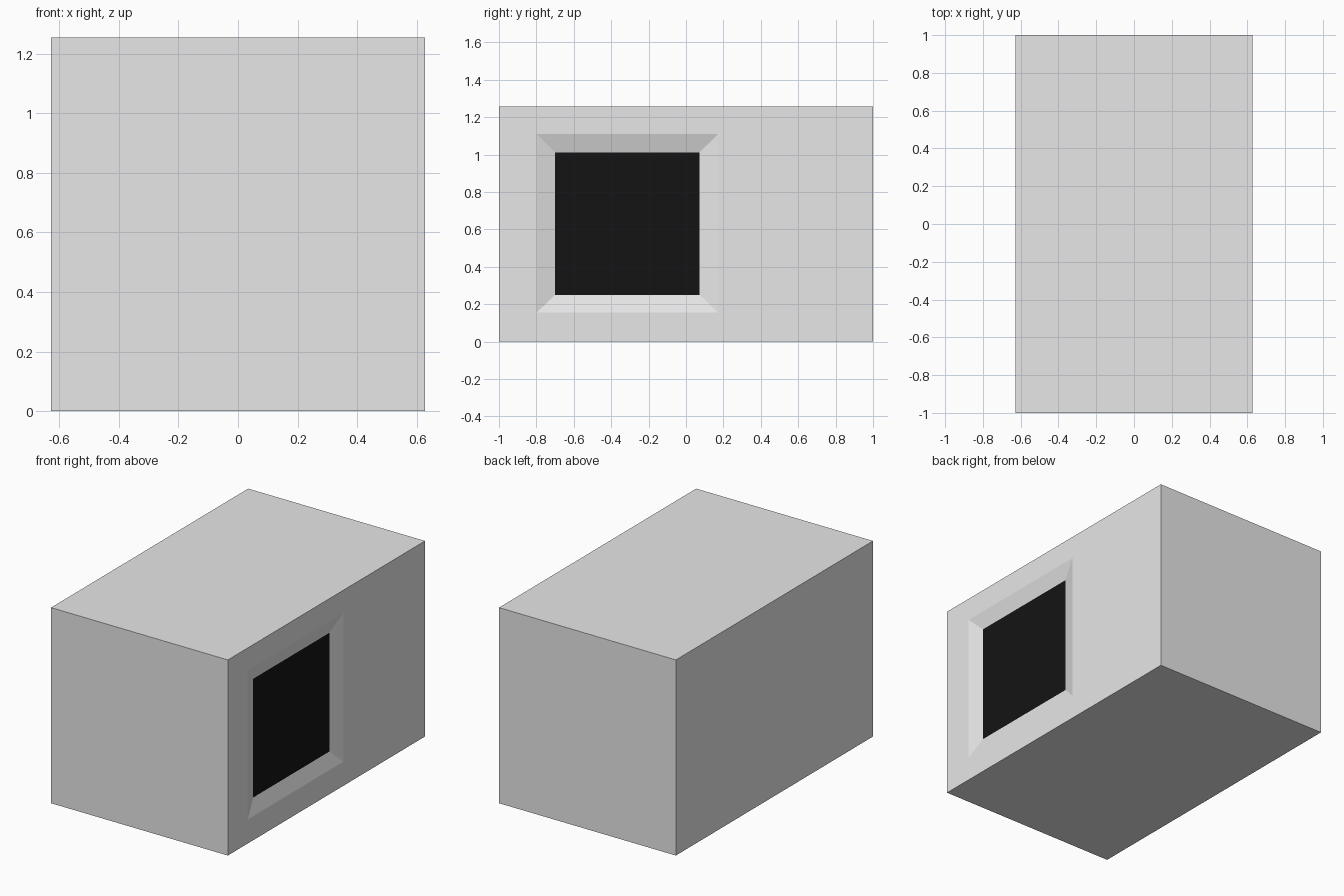
import bpy, bmesh

if "Cube" in bpy.data.objects:
    bpy.data.objects.remove(bpy.data.objects["Cube"])

HALF_X, HALF_Y, HEIGHT = 0.628, 1.0, 1.256
DEPTH = 0.03                              # how far the panel sits inside the wall
OUTER = (-0.798, 0.172, 0.155, 1.11)      # opening: y min, y max, z min, z max
INNER = (-0.70, 0.073, 0.25, 1.012)       # panel at the bottom of the slope


def material(name, value):
    mat = bpy.data.materials.new(name)
    mat.diffuse_color = (value, value, value, 1)
    mat.use_nodes = True
    mat.node_tree.nodes["Principled BSDF"].inputs["Base Color"].default_value = mat.diffuse_color
    return mat


def rect(bm, x, y0, y1, z0, z1):
    """Four corners facing +x."""
    return [bm.verts.new((x, y, z)) for y, z in
            ((y0, z0), (y1, z0), (y1, z1), (y0, z1))]


def bridge(bm, a, b):
    """Four faces between two rectangular loops."""
    for i in range(4):
        j = (i + 1) % 4
        bm.faces.new((a[i], a[j], b[j], b[i]))


bm = bmesh.new()
loops = [rect(bm, -HALF_X, -HALF_Y, HALF_Y, 0, HEIGHT),   # left wall
         rect(bm, HALF_X, -HALF_Y, HALF_Y, 0, HEIGHT),    # right wall
         rect(bm, HALF_X, *OUTER),                        # edge of the opening
         rect(bm, HALF_X - DEPTH, *INNER)]                # edge of the panel
bm.faces.new(loops[0][::-1])
for a, b in zip(loops, loops[1:]):
    bridge(bm, a, b)

# Dark panel closing the recess
panel = bm.faces.new(loops[-1])
panel.material_index = 1
bmesh.ops.recalc_face_normals(bm, faces=bm.faces)

mesh = bpy.data.meshes.new("box_with_recessed_panel")
bm.to_mesh(mesh)
bm.free()
mesh.materials.append(material("light grey", 0.8))
mesh.materials.append(material("black", 0.007))
box = bpy.data.objects.new("box_with_recessed_panel", mesh)
bpy.context.collection.objects.link(box)
